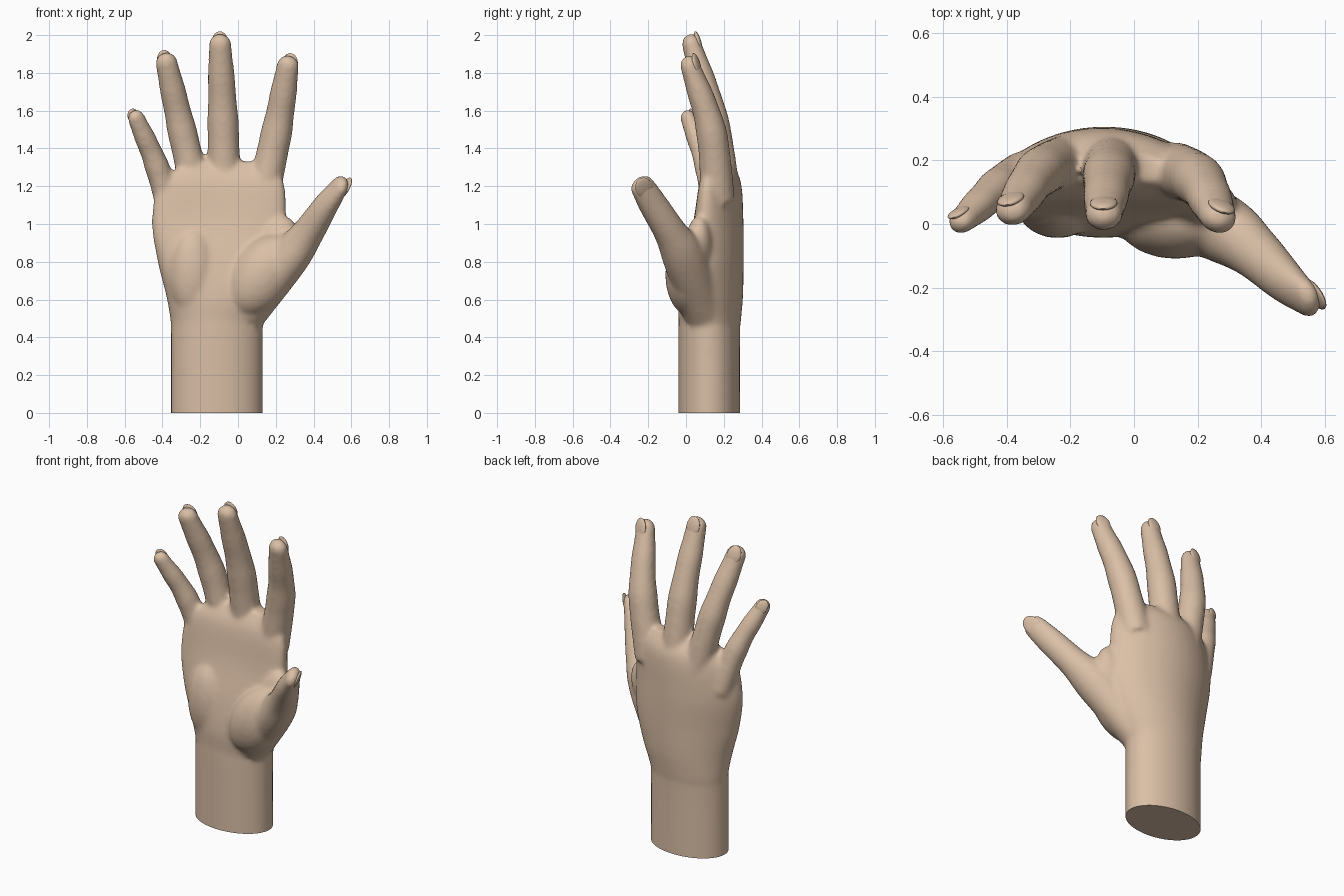
import bpy, bmesh, math
from mathutils import Vector, Matrix

if "Cube" in bpy.data.objects:
    bpy.data.objects.remove(bpy.data.objects["Cube"])

skin = bpy.data.materials.new("skin")
skin.diffuse_color = (0.70, 0.52, 0.38, 1)
skin.use_nodes = True
skin.node_tree.nodes["Principled BSDF"].inputs["Base Color"].default_value = skin.diffuse_color
bm = bmesh.new()


def skin_rings(rings):
    """Bridge closed rings of points into a capped solid."""
    rows = [[bm.verts.new(p) for p in ring] for ring in rings]
    n = len(rows[0])
    for a, b in zip(rows, rows[1:]):
        for i in range(n):
            j = (i + 1) % n
            bm.faces.new((a[i], a[j], b[j], b[i]))
    bm.faces.new(rows[0][::-1])
    bm.faces.new(rows[-1])


def catmull(keys, steps=6):
    """Smoothly interpolate tuples of numbers."""
    k = [Vector(v) for v in keys]
    k = [k[0] * 2 - k[1]] + k + [k[-1] * 2 - k[-2]]
    out = []
    for i in range(1, len(k) - 2):
        a, b, c, d = k[i - 1:i + 3]
        for s in range(steps):
            t = s / steps
            out.append(0.5 * (2 * b + (c - a) * t + (2 * a - 5 * b + 4 * c - d) * t * t
                              + (3 * b - a - 3 * c + d) * t ** 3))
    return out + [k[-2]]


def digit(path, back, n=20):
    """Tube along (point, half width, half depth) entries with a rounded tip."""
    path = list(path)
    end, w, d = path[-1]
    ahead = (end - path[-2][0]).normalized()
    for s in range(1, 7):
        a = s / 6.3 * math.pi / 2
        path.append((end + ahead * (w + d) / 2 * math.sin(a), w * math.cos(a), d * math.cos(a)))
    rings = []
    for i, (p, pw, pd) in enumerate(path):
        t = path[min(i + 1, len(path) - 1)][0] - path[max(i - 1, 0)][0]
        t.normalize()
        v = (back - t * back.dot(t)).normalized()
        u = t.cross(v)
        rings.append([p + u * pw * math.cos(2 * math.pi * k / n) + v * pd * math.sin(2 * math.pi * k / n)
                      for k in range(n)])
    skin_rings(rings)


# forearm and palm: z, x centre, half width, y centre, half depth, arch
sections = [(-0.1, -0.112, 0.243, 0.123, 0.163, 0), (0.40, -0.112, 0.243, 0.123, 0.163, 0),
            (0.49, -0.11, 0.248, 0.126, 0.165, 0), (0.62, -0.092, 0.288, 0.13, 0.172, 0.02),
            (0.80, -0.085, 0.34, 0.145, 0.16, 0.05), (1.02, -0.10, 0.356, 0.172, 0.132, 0.07),
            (1.23, -0.085, 0.325, 0.184, 0.105, 0.07), (1.33, -0.05, 0.20, 0.18, 0.045, 0.03)]
rings = []
for z, x, a, y, b, arch in catmull(sections):
    ring = []
    for k in range(48):
        c, s = math.cos(math.pi * k / 24), math.sin(math.pi * k / 24)
        ring.append(Vector((x + a * c, y + b * s - arch * c * c, z)))
    rings.append(ring)
skin_rings(rings)


# soft pads: heel of the palm, thumb mound, web beside the thumb
def pad(centre, size, tilt=0.0):
    m = Matrix.Translation(centre) @ Matrix.Rotation(tilt, 4, 'Y') @ Matrix.Diagonal((*size, 1))
    bmesh.ops.create_uvsphere(bm, u_segments=24, v_segments=16, radius=1, matrix=m)


pad((-0.24, 0.06, 0.74), (0.13, 0.105, 0.24))
pad((0.13, 0.02, 0.73), (0.16, 0.13, 0.24), 0.6)
pad((0.20, 0.07, 0.88), (0.11, 0.075, 0.17), 0.4)


def finger_path(base, middle, tip, r0, r1):
    """Tapering path, slightly fuller at the middle joint, flatter at the tip."""
    pts = catmull((base, middle, tip), 8)
    out = []
    for i, p in enumerate(pts):
        t = i / (len(pts) - 1)
        r = r0 + (r1 - r0) * t ** 1.5 + 0.004 * math.exp(-((t - 0.48) / 0.08) ** 2)
        r += 0.003 * math.exp(-((t - 0.78) / 0.07) ** 2)
        out.append((p, r, r * (1 - 0.14 * t ** 3)))
    return out


# fingers: knuckle, middle joint, tip centre, base and tip radius, sideways roll
fingers = {
    "little": ((-0.35, 0.16, 1.04), (-0.435, 0.105, 1.32), (-0.54, 0.010, 1.562), 0.07, 0.047, -0.3),
    "ring": ((-0.21, 0.20, 1.12), (-0.30, 0.158, 1.51), (-0.379, 0.045, 1.855), 0.083, 0.059, -0.15),
    "middle": ((-0.07, 0.205, 1.12), (-0.08, 0.143, 1.56), (-0.095, 0.030, 1.952), 0.09, 0.060, 0),
    "index": ((0.125, 0.17, 1.12), (0.207, 0.132, 1.50), (0.264, 0.022, 1.838), 0.09, 0.060, 0.25),
}
digits = {k: (finger_path(*f[:5]), Vector((f[5], 1, 0))) for k, f in fingers.items()}

# thumb: position, half width, half depth; broad and flat towards the tip
thumb = [(0.04, 0.09, 0.54, 0.11, 0.12), (0.27, -0.01, 0.82, 0.115, 0.105),
         (0.375, -0.085, 0.96, 0.088, 0.084), (0.47, -0.175, 1.105, 0.078, 0.064),
         (0.54, -0.232, 1.2, 0.068, 0.042)]
digits["thumb"] = ([(Vector(p[:3]), p[3], p[4]) for p in catmull(thumb)], Vector((0.8, 0.4, -0.35)))
for path, back in digits.values():
    digit(path, back)

# blend everything into one continuous surface
bmesh.ops.recalc_face_normals(bm, faces=bm.faces)
mesh = bpy.data.meshes.new("hand")
bm.to_mesh(mesh)
bm.free()
hand = bpy.data.objects.new("hand", mesh)
bpy.context.collection.objects.link(hand)
remesh = hand.modifiers.new("blend", 'REMESH')
remesh.mode = 'VOXEL'
remesh.voxel_size = 0.013
soften = hand.modifiers.new("soften", 'SMOOTH')
soften.factor = 0.5
soften.iterations = 10
dg = bpy.context.evaluated_depsgraph_get()
solid = bpy.data.meshes.new_from_object(hand.evaluated_get(dg))
hand.modifiers.clear()
hand.data = solid

# flat cut end of the forearm
bm = bmesh.new()
bm.from_mesh(solid)
bmesh.ops.bisect_plane(bm, geom=bm.verts[:] + bm.edges[:] + bm.faces[:],
                       plane_co=(0, 0, 0), plane_no=(0, 0, 1), clear_inner=True)
bmesh.ops.holes_fill(bm, edges=[e for e in bm.edges if e.is_boundary], sides=0)
bmesh.ops.recalc_face_normals(bm, faces=bm.faces)
bm.to_mesh(solid)
bm.free()
solid.materials.clear()
solid.materials.append(skin)


# nails: shallow domes set into the backs of the tips
def nail(name, path, back):
    end, w, d = path[-1]
    t = (end - path[-2][0]).normalized()
    v = (back - t * back.dot(t)).normalized()
    m = Matrix.Translation(end + v * d * 0.72) @ Matrix((t.cross(v), t, v)).transposed().to_4x4()
    m = m @ Matrix.Diagonal((w * 0.72, w, d * 0.3, 1))
    nb = bmesh.new()
    bmesh.ops.create_uvsphere(nb, u_segments=20, v_segments=12, radius=1, matrix=m)
    me = bpy.data.meshes.new(name)
    nb.to_mesh(me)
    nb.free()
    me.materials.append(skin)
    ob = bpy.data.objects.new(name, me)
    bpy.context.collection.objects.link(ob)
    return ob


parts = [hand] + [nail(k + "_nail", *v) for k, v in digits.items()]
for ob in parts:
    bpy.ops.object.select_all(action='DESELECT')
    ob.select_set(True)
    bpy.context.view_layer.objects.active = ob
    bpy.ops.object.shade_smooth_by_angle(angle=math.radians(50))
